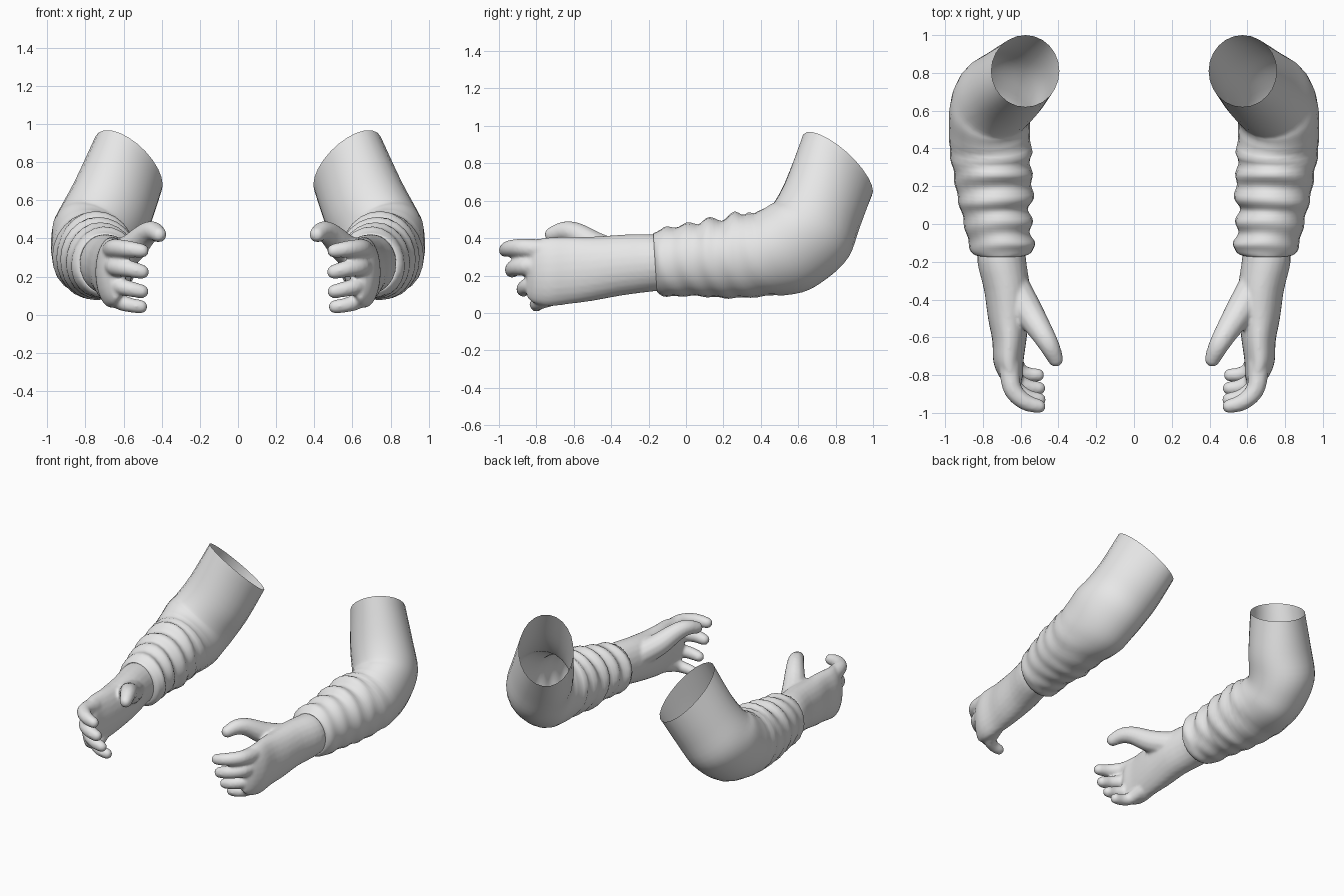
import bpy, bmesh, math
from mathutils import Vector

if "Cube" in bpy.data.objects:
    bpy.data.objects.remove(bpy.data.objects["Cube"])

grey = bpy.data.materials.new("plain grey")
grey.diffuse_color = (0.8, 0.8, 0.8, 1)
grey.use_nodes = True
grey.node_tree.nodes["Principled BSDF"].inputs["Base Color"].default_value = grey.diffuse_color


def catmull(a, b, c, d, t):
    return 0.5 * (2 * b + (c - a) * t + (2 * a - 5 * b + 4 * c - d) * t * t
                  + (3 * b - a - 3 * c + d) * t ** 3)


def refine(keys, steps):
    """Smoothly interpolate a list of equal-length number tuples."""
    out, n = [], len(keys)
    for i in range(n - 1):
        quad = [keys[max(0, min(n - 1, j))] for j in (i - 1, i, i + 1, i + 2)]
        for s in range(steps):
            out.append(tuple(catmull(*v, s / steps) for v in zip(*quad)))
    return out + [tuple(keys[-1])]


def loft(bm, rings, capped):
    """Skin rings of points with quads, optionally closing both ends."""
    loops = [[bm.verts.new(p) for p in r] for r in rings]
    n = len(loops[0])
    for a, b in zip(loops, loops[1:]):
        for i in range(n):
            bm.faces.new((a[i], a[(i + 1) % n], b[(i + 1) % n], b[i]))
    if capped:
        bm.faces.new(loops[0][::-1])
        bm.faces.new(loops[-1])


def ellipse(c, u, v, n):
    return [Vector(c) + Vector(u) * math.cos(2 * math.pi * i / n)
            + Vector(v) * math.sin(2 * math.pi * i / n) for i in range(n)]


def finger(bm, path, n=12):
    """Round tube through (x, y, z, radius) points with a domed tip."""
    pts = refine(path, 4)
    pos = [Vector(p[:3]) for p in pts]
    rad = [p[3] for p in pts]
    end = (pos[-1] - pos[-2]).normalized()
    tip, r = pos[-1], rad[-1]
    for k in (0.45, 0.8, 0.97):
        pos.append(tip + end * r * k)
        rad.append(r * math.sqrt(1 - k * k))
    rings = []
    for i, p in enumerate(pos):
        d = (pos[min(i + 1, len(pos) - 1)] - pos[max(i - 1, 0)]).normalized()
        u = d.cross(Vector((0, 0, 1))).normalized()
        rings.append(ellipse(p, u * rad[i], u.cross(d) * rad[i], n))
    loft(bm, rings, True)


def finish(bm, name):
    bmesh.ops.recalc_face_normals(bm, faces=bm.faces)
    for f in bm.faces:
        f.smooth = True
    me = bpy.data.meshes.new(name)
    bm.to_mesh(me)
    bm.free()
    me.materials.append(grey)
    ob = bpy.data.objects.new(name, me)
    bpy.context.collection.objects.link(ob)
    return ob


# Sleeve: centre, outward half-axis, upward half-axis of each section
upper = [
    (.575, .81, .79, .18, 0, .11, 0, -.19, .14),
    (.66, .73, .58, .20, .02, .10, 0, -.20, .12),
    (.73, .67, .445, .21, .03, .08, 0, -.20, .145),
    (.76, .60, .38, .215, .02, .06, 0, -.16, .19),
    (.765, .51, .33, .215, 0, .03, 0, -.11, .22),
    (.76, .38, .31, .215, 0, 0, 0, -.045, .22),
]
# Forearm sections: y, inner x, outer x, bottom z, top z
lower = [
    (.27, .545, .955, .08, .535), (.20, .535, .945, .08, .50),
    (.12, .54, .93, .085, .505), (.07, .555, .915, .09, .48),
    (0, .54, .90, .09, .475), (-.06, .545, .885, .09, .46),
    (-.11, .53, .875, .085, .45), (-.15, .54, .86, .10, .435),
    (-.165, .58, .83, .12, .42), (-.13, .60, .81, .14, .40),
]
keys = upper + [((a + b) / 2, y, (lo + hi) / 2, (b - a) / 2, 0, 0, 0, -.01, (hi - lo) / 2)
                for y, a, b, lo, hi in lower]
N = 24
rings = []
for k in refine(keys, 4):
    c = Vector(k[:3])
    ring = []
    for i, p in enumerate(ellipse(c, k[3:6], k[6:9], N)):
        ang = 2 * math.pi * i / N
        # cloth folds, strongest on the inner and upper side of the forearm
        mask = max(0, min(1, (0.5 - c.y) / .12, (c.y + .17) / .06))
        side = .35 + .65 * max(0, math.cos(ang - math.radians(140)))
        wave = math.sin(c.y * 52 + 2.2 * math.sin(ang + .6) + 1.5 * math.cos(2 * ang))
        ring.append(p + (p - c).normalized() * .011 * mask * side * wave)
    rings.append(ring)
bm = bmesh.new()
loft(bm, rings, False)
sleeve = finish(bm, "sleeve")

# Wrist and palm: y, centre x, centre z, half width, half height
bm = bmesh.new()
palm = [
    (-.10, .70, .267, .122, .145), (-.20, .70, .267, .13, .155),
    (-.35, .672, .255, .122, .163), (-.50, .665, .236, .108, .172),
    (-.62, .66, .228, .09, .18), (-.73, .665, .22, .08, .185),
    (-.81, .65, .22, .062, .17), (-.85, .64, .22, .03, .14),
]
loft(bm, [ellipse((x, y, z), (w, 0, 0), (0, 0, h), 24)
          for y, x, z, w, h in refine(palm, 3)], True)

# Curled fingers and thumb
for path in (
    [(.66, -.74, .335, .058), (.645, -.87, .348, .05), (.58, -.94, .345, .045), (.505, -.965, .335, .038)],
    [(.66, -.74, .255, .055), (.64, -.86, .25, .049), (.57, -.918, .24, .045), (.505, -.93, .225, .039)],
    [(.655, -.72, .165, .053), (.63, -.82, .152, .046), (.565, -.862, .135, .042), (.505, -.87, .122, .037)],
    [(.645, -.67, .10, .052), (.615, -.765, .066, .043), (.565, -.795, .05, .039), (.51, -.80, .042, .036)],
    [(.63, -.34, .30, .085), (.555, -.47, .35, .078), (.485, -.58, .42, .062),
     (.445, -.65, .437, .053), (.415, -.715, .42, .042)],
):
    finger(bm, path)
hand = finish(bm, "hand")

# Blend the digits into the palm
rm = hand.modifiers.new("blend", 'REMESH')
rm.mode = 'VOXEL'
rm.voxel_size = .011
rm.use_smooth_shade = True
sm = hand.modifiers.new("soften", 'SMOOTH')
sm.factor = .5
sm.iterations = 5

# Second arm
for ob in (sleeve, hand):
    ob.modifiers.new("other_arm", 'MIRROR').use_mirror_merge = False
